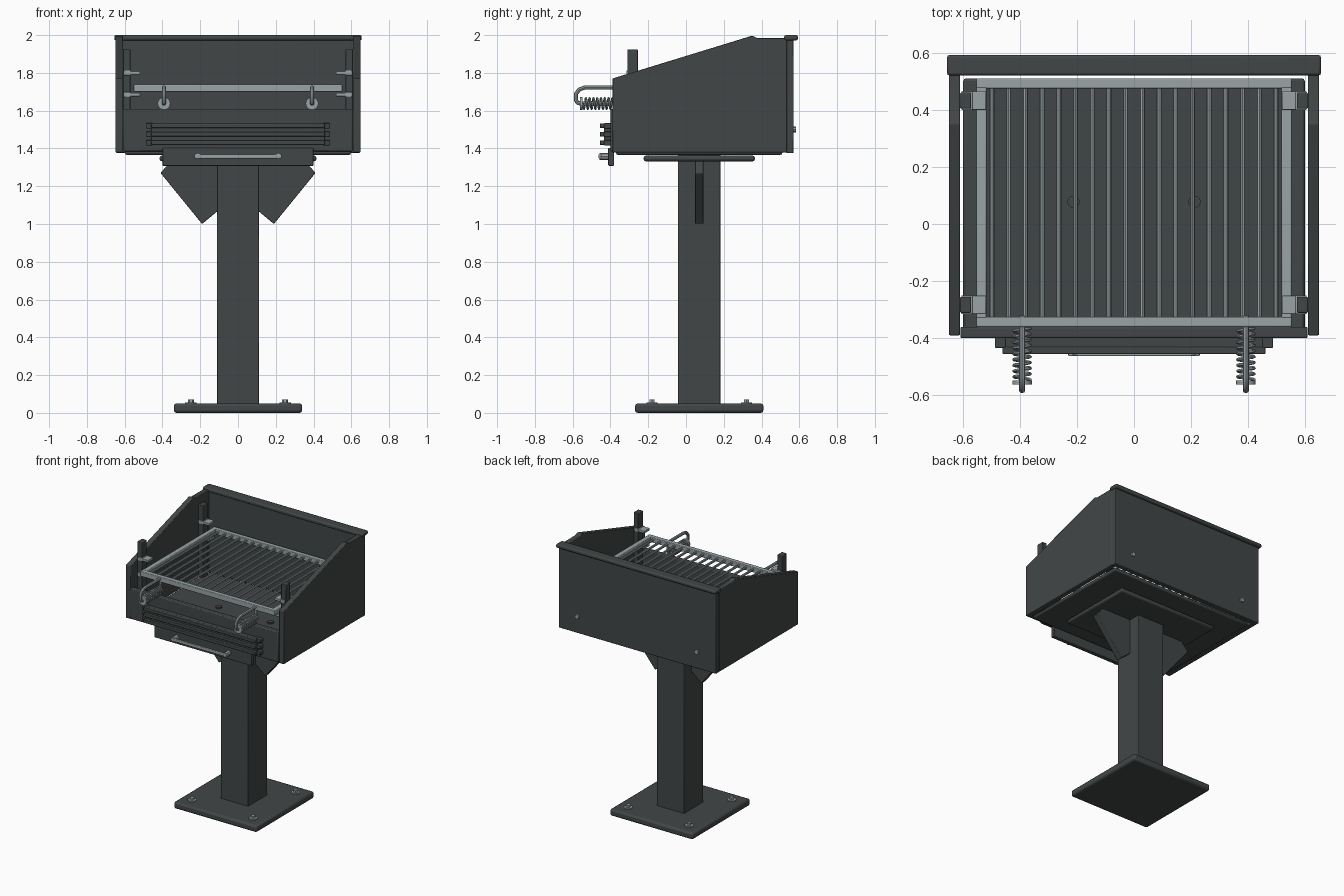
import bpy, bmesh, math

if "Cube" in bpy.data.objects:
    bpy.data.objects.remove(bpy.data.objects["Cube"])


def material(name, colour):
    m = bpy.data.materials.new(name)
    m.diffuse_color = (*colour, 1)
    m.use_nodes = True
    m.node_tree.nodes["Principled BSDF"].inputs["Base Color"].default_value = m.diffuse_color
    return m


IRON = material("dark_iron", (0.055, 0.062, 0.062))
STEEL = material("bare_steel", (0.32, 0.37, 0.38))


def finish(name, mesh, mat, bevel=0.0, smooth=False):
    ob = bpy.data.objects.new(name, mesh)
    bpy.context.collection.objects.link(ob)
    mesh.materials.clear()
    mesh.materials.append(mat)
    if bevel:
        b = ob.modifiers.new("bevel", 'BEVEL')
        b.width, b.segments, b.limit_method = bevel, 2, 'ANGLE'
    if smooth or bevel:
        bpy.ops.object.select_all(action='DESELECT')
        ob.select_set(True)
        bpy.context.view_layer.objects.active = ob
        bpy.ops.object.shade_smooth_by_angle(angle=math.radians(35))
    return ob


def box(name, x, y, z, mat=IRON, bevel=0.004):
    bm = bmesh.new()
    bmesh.ops.create_cube(bm, size=1)
    for v in bm.verts:
        v.co = [r[0] if c < 0 else r[1] for c, r in zip(v.co, (x, y, z))]
    me = bpy.data.meshes.new(name)
    bm.to_mesh(me)
    bm.free()
    return finish(name, me, mat, bevel)


def prism(name, pts, direction, mat=IRON, bevel=0.004):
    """Extrude a closed 3D outline along a direction."""
    bm = bmesh.new()
    f = bm.faces.new([bm.verts.new(p) for p in pts])
    r = bmesh.ops.extrude_face_region(bm, geom=[f])
    bmesh.ops.translate(bm, vec=direction,
                        verts=[g for g in r["geom"] if isinstance(g, bmesh.types.BMVert)])
    bmesh.ops.recalc_face_normals(bm, faces=bm.faces)
    me = bpy.data.meshes.new(name)
    bm.to_mesh(me)
    bm.free()
    return finish(name, me, mat, bevel)


def tube(name, pts, radius, mat=STEEL, sides=1):
    cu = bpy.data.curves.new(name, 'CURVE')
    cu.dimensions = '3D'
    cu.bevel_depth, cu.bevel_resolution, cu.use_fill_caps = radius, sides, True
    sp = cu.splines.new('POLY')
    sp.points.add(len(pts) - 1)
    for p, co in zip(sp.points, pts):
        p.co = (*co, 1)
    tmp = bpy.data.objects.new(name + "_path", cu)
    bpy.context.collection.objects.link(tmp)
    bpy.context.view_layer.update()
    me = bpy.data.meshes.new_from_object(tmp.evaluated_get(bpy.context.evaluated_depsgraph_get()))
    bpy.data.objects.remove(tmp)
    return finish(name, me, mat, smooth=True)


# Pedestal
box("base_plate", (-0.34, 0.34), (-0.27, 0.41), (0, 0.05), bevel=0.014)
box("post", (-0.112, 0.112), (-0.042, 0.182), (0.045, 1.375))
for x in (-0.25, 0.25):
    for y in (-0.18, 0.32):
        tube("anchor_washer", [(x, y, 0.048), (x, y, 0.056)], 0.03, sides=4)
        tube("anchor_bolt", [(x, y, 0.05), (x, y, 0.072)], 0.016)

# Gussets and mounting plate
for s in (-1, 1):
    prism("gusset", [(s * a, 0.047, b) for a, b in
                     ((0.1, 1.335), (0.355, 1.335), (0.41, 1.27), (0.19, 1.0), (0.1, 1.075))],
          (0, 0.046, 0))
box("mounting_plate", (-0.415, 0.415), (-0.225, 0.365), (1.332, 1.362), bevel=0.012)

# Firebox
box("firebox_floor", (-0.598, 0.598), (-0.37, 0.51), (1.366, 1.392), bevel=0.01)
box("back_wall", (-0.645, 0.645), (0.53, 0.57), (1.375, 1.985))
box("back_cap", (-0.655, 0.655), (0.52, 0.592), (1.972, 2.0), bevel=0.009)
box("front_wall", (-0.608, 0.608), (-0.4, -0.36), (1.385, 1.61), bevel=0.006)
for s in (-1, 1):
    prism("side_wall", [(s * 0.609, y, z) for y, z in
                        ((-0.39, 1.378), (-0.39, 1.77), (0.35, 1.997), (0.375, 1.985),
                         (0.535, 1.985), (0.535, 1.378))], (s * 0.039, 0, 0))
    tube("back_rivet", [(s * 0.49, 0.565, 1.5), (s * 0.49, 0.582, 1.5)], 0.016, sides=2)
    tube("floor_bolt", [(s * 0.212, 0.078, 1.39), (s * 0.212, 0.078, 1.402)], 0.022, IRON, 3)

# Corner uprights with height pegs
for s in (-1, 1):
    for y in (-0.283, 0.432):
        box("grate_upright", sorted((s * 0.57, s * 0.609)), (y - 0.028, y + 0.028), (1.39, 1.925))
        for z in (1.685, 1.8):
            box("height_peg", sorted((s * 0.518, s * 0.575)), (y - 0.032, y + 0.032),
                (z - 0.009, z + 0.009), STEEL, 0.003)
            box("peg_collar", sorted((s * 0.566, s * 0.604)), (y - 0.033, y + 0.033),
                (z - 0.013, z + 0.013), STEEL, 0.003)

# Cooking grate
for y in (-0.36, 0.475):
    box("grate_cross_rail", (-0.552, 0.552), (y, y + 0.035), (1.7, 1.738), STEEL)
for s in (-1, 1):
    box("grate_side_rail", sorted((s * 0.517, s * 0.552)), (-0.33, 0.48), (1.7, 1.738), STEEL)
for i in range(18):
    x = (i - 8.5) * 0.0585
    tube("grate_bar", [(x, -0.33, 1.722), (x, 0.48, 1.722)], 0.0085, sides=2)

# Lift handles with spring grips
for x in (-0.392, 0.392):
    tube("lift_handle", [(x, y, z) for y, z in
                         ((-0.32, 1.723), (-0.535, 1.723), (-0.565, 1.712), (-0.582, 1.69),
                          (-0.582, 1.655), (-0.575, 1.643), (-0.56, 1.638), (-0.37, 1.638),
                          (-0.352, 1.65), (-0.347, 1.71))], 0.011, sides=2)
    turns, n = 9, 12
    tube("spring_grip", [(x + 0.029 * math.cos(2 * math.pi * k / n),
                          -0.365 - 0.18 * k / (turns * n),
                          1.638 + 0.029 * math.sin(2 * math.pi * k / n))
                         for k in range(turns * n + 1)], 0.0055)
    tube("spring_stop", [(x, -0.548, 1.638), (x, -0.562, 1.638)], 0.034, sides=4)

# Louvred vent on the front
box("vent_back", (-0.46, 0.46), (-0.435, -0.395), (1.418, 1.528))
for z in (1.43, 1.475, 1.52):
    box("vent_slat", (-0.46, 0.46), (-0.456, -0.43), (z - 0.012, z + 0.012))
    for s in (-1, 1):
        box("vent_end_tab", sorted((s * 0.45, s * 0.487)), (-0.434, -0.395), (z - 0.014, z + 0.014))

# Ash door and pull
box("ash_door", (-0.4, 0.4), (-0.412, -0.38), (1.308, 1.402))
box("door_pull", (-0.23, 0.23), (-0.463, -0.447), (1.347, 1.369), STEEL)
for s in (-1, 1):
    tube("pull_mount", [(s * 0.213, -0.408, 1.358), (s * 0.213, -0.458, 1.358)], 0.018, sides=2)
